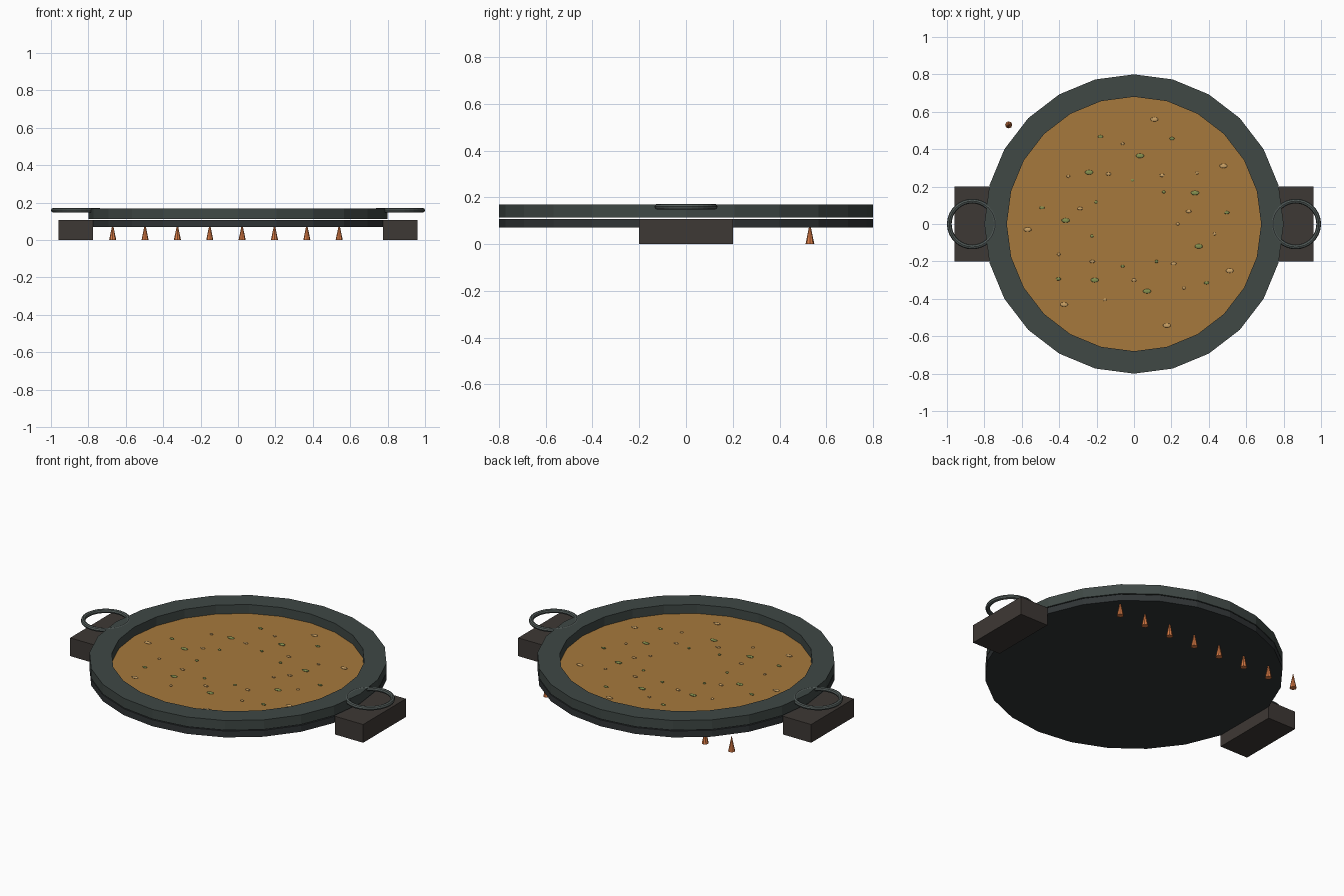
import bpy, bmesh
from math import cos, sin, radians, pi
from mathutils import Matrix

if "Cube" in bpy.data.objects:
    bpy.data.objects.remove(bpy.data.objects["Cube"])


def material(name, rgb):
    m = bpy.data.materials.new(name)
    m.diffuse_color = (*rgb, 1)
    m.use_nodes = True
    m.node_tree.nodes["Principled BSDF"].inputs["Base Color"].default_value = m.diffuse_color
    return m


IRON = material("dark_iron", (0.05, 0.065, 0.06))
BASE = material("base_iron", (0.03, 0.035, 0.037))
STEEL = material("handle_steel", (0.085, 0.105, 0.1))
STONE = material("support_block", (0.048, 0.040, 0.035))
RICE = material("rice", (0.38, 0.19, 0.045))
TAN = material("tan_grain", (0.6, 0.36, 0.13))
GREEN = material("green_grain", (0.23, 0.28, 0.08))
FLAME = material("flame", (0.7, 0.2, 0.06))


def finish(bm, name, mat):
    bmesh.ops.recalc_face_normals(bm, faces=bm.faces)
    me = bpy.data.meshes.new(name)
    bm.to_mesh(me)
    bm.free()
    me.materials.append(mat)
    ob = bpy.data.objects.new(name, me)
    bpy.context.collection.objects.link(ob)
    return ob


def cone(name, r1, r2, z0, z1, mat, x=0, y=0, sides=24):
    bm = bmesh.new()
    bmesh.ops.create_cone(bm, cap_ends=True, segments=sides, radius1=r1, radius2=r2,
                          depth=z1 - z0, matrix=Matrix.Translation((x, y, (z0 + z1) / 2)))
    return finish(bm, name, mat)


def ring(name, profile, mat, sides, x=0):
    # sweep a closed (radius, z) profile around a vertical axis
    bm = bmesh.new()
    loops = [[bm.verts.new((x + r * cos(2 * pi * i / sides), r * sin(2 * pi * i / sides), z))
              for r, z in profile] for i in range(sides)]
    n = len(profile)
    for i in range(sides):
        a, b = loops[i], loops[(i + 1) % sides]
        for k in range(n):
            bm.faces.new((a[k], b[k], b[(k + 1) % n], a[(k + 1) % n]))
    return finish(bm, name, mat)


# pan: base disc, raised rim with a hairline gap, rice surface
cone("pan_base", 0.8, 0.8, 0.07, 0.108, BASE)
ring("pan_rim", [(0.68, 0.113), (0.8, 0.113), (0.8, 0.17), (0.68, 0.17)], IRON, 24)
cone("rice_surface", 0.68, 0.68, 0.113, 0.117, RICE)

# support blocks and ring handles on both sides
tube = [(0.1225 + 0.0125 * cos(k * pi / 4), 0.16 + 0.0125 * sin(k * pi / 4)) for k in range(8)]
for side, s in (("left", -1), ("right", 1)):
    bm = bmesh.new()
    bmesh.ops.create_cube(bm, size=1, matrix=Matrix.Translation((s * 0.8675, 0, 0.054))
                          @ Matrix.Diagonal((0.185, 0.4, 0.108, 1)))
    finish(bm, f"support_block_{side}", STONE)
    ring(f"ring_handle_{side}", tube, STEEL, 32, s * 0.865)

# row of flames under the back of the pan
for i in range(8):
    cone(f"flame_{i + 1}", 0.019, 0, 0, 0.092, FLAME, -0.67 + 0.173 * i, 0.53, 8)

# grains scattered in rings: name, ring radius, half length, material, angles
GRAINS = [
    ("herb_small", 0.234, 0.009, GREEN, (47, 92, 150, 196, 255, 301)),
    ("seed_inner", 0.234, 0.009, TAN, (0,)),
    ("grain_inner", 0.30, 0.015, TAN, (13, 60, 117, 164, 222, 270, 315)),
    ("herb_inner", 0.366, 0.022, GREEN, (27, 85, 131, 177, 235, 281, 341)),
    ("seed_outer", 0.434, 0.009, TAN, (39, 98, 144, 202, 249, 308, 353)),
    ("herb_outer", 0.50, 0.014, GREEN, (7, 66, 111, 170, 216, 321)),
    ("grain_outer", 0.57, 0.021, TAN, (33, 79, 183, 229, 288, 334)),
]
for name, r, size, mat, angles in GRAINS:
    bm = bmesh.new()
    for a in map(radians, angles):
        bmesh.ops.create_uvsphere(
            bm, u_segments=10, v_segments=6, radius=1,
            matrix=Matrix.Translation((r * cos(a), r * sin(a), 0.119))
            @ Matrix.Diagonal((size, max(size * 0.55, 0.008), 0.005, 1)))
    finish(bm, name, mat)
